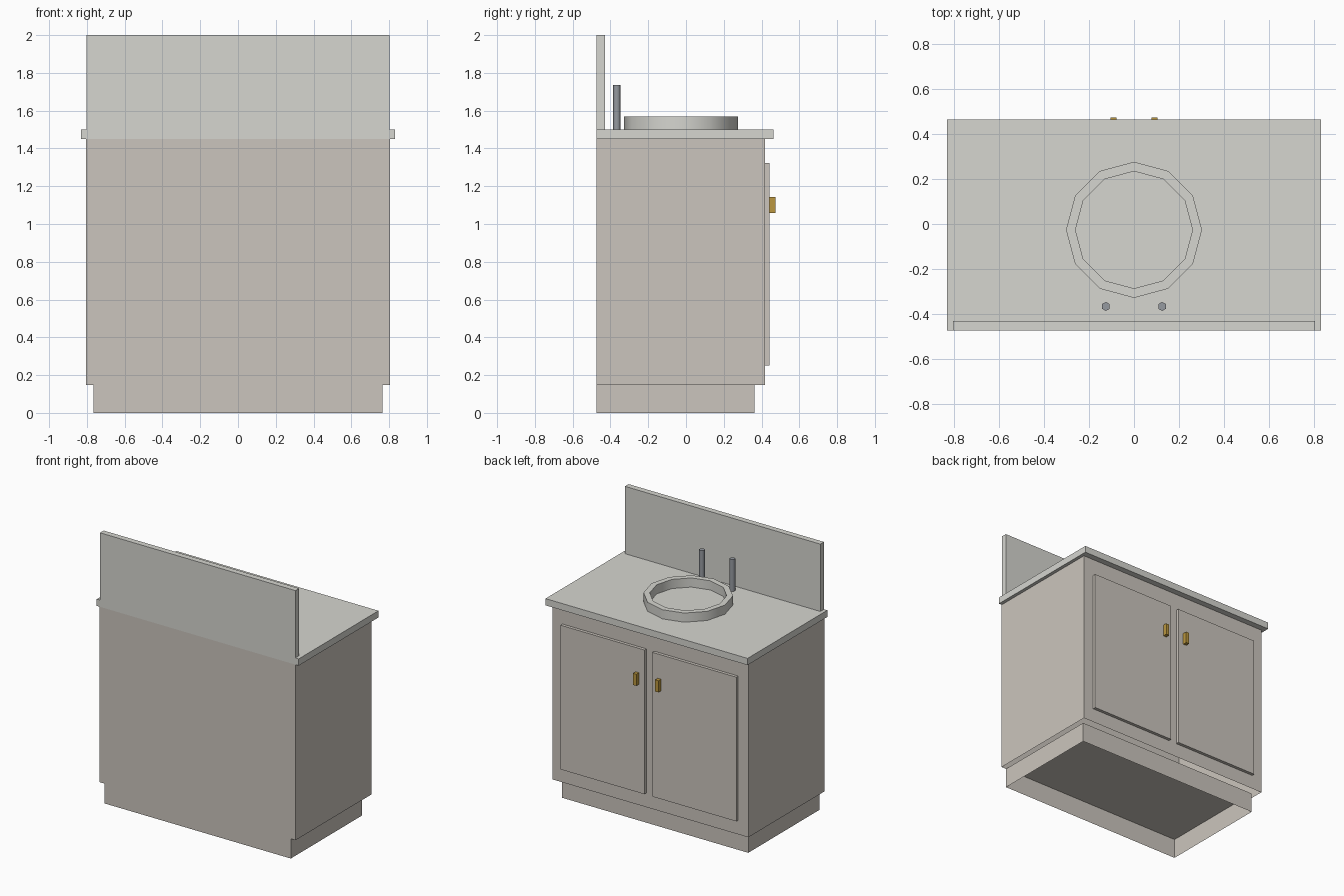
import bpy, bmesh, math

if "Cube" in bpy.data.objects:
    bpy.data.objects.remove(bpy.data.objects["Cube"])


def material(name, rgb):
    m = bpy.data.materials.new(name)
    m.diffuse_color = (*rgb, 1)
    m.use_nodes = True
    m.node_tree.nodes["Principled BSDF"].inputs["Base Color"].default_value = m.diffuse_color
    return m


CABINET = material("warm_paint", (0.60, 0.56, 0.51))
STONE = material("pale_stone", (0.67, 0.67, 0.63))
METAL = material("steel", (0.30, 0.32, 0.35))
BRASS = material("brass", (0.50, 0.31, 0.05))


def finish(name, bm, mat):
    mesh = bpy.data.meshes.new(name)
    bm.to_mesh(mesh)
    bm.free()
    mesh.materials.append(mat)
    obj = bpy.data.objects.new(name, mesh)
    bpy.context.collection.objects.link(obj)
    return obj


def box(name, x, y, z, mat, open_bottom=False):
    bm = bmesh.new()
    bmesh.ops.create_cube(bm, size=1)
    for v in bm.verts:
        for i, (lo, hi) in enumerate((x, y, z)):
            v.co[i] = hi if v.co[i] > 0 else lo
    if open_bottom:
        bm.normal_update()
        down = [f for f in bm.faces if f.normal.z < -0.5]
        bmesh.ops.delete(bm, geom=down, context='FACES_ONLY')
    return finish(name, bm, mat)


def smooth(obj, degrees):
    bpy.ops.object.select_all(action='DESELECT')
    obj.select_set(True)
    bpy.context.view_layer.objects.active = obj
    bpy.ops.object.shade_smooth_by_angle(angle=math.radians(degrees))


BACK = -0.473

# Cabinet carcass on a recessed plinth, both hollow underneath
box("plinth", (-0.765, 0.765), (BACK, 0.362), (0, 0.147), CABINET, True)
box("cabinet", (-0.805, 0.805), (BACK, 0.418), (0.147, 1.45), CABINET, True)

# Worktop and backsplash
box("countertop", (-0.83, 0.83), (BACK, 0.463), (1.45, 1.50), STONE)
box("backsplash", (-0.803, 0.803), (BACK, -0.43), (1.50, 2.0), STONE)

# Doors, handles and tap posts, mirrored left and right
for side, s in (("left", -1), ("right", 1)):
    box(f"door_{side}", sorted((s * 0.033, s * 0.722)), (0.418, 0.441), (0.252, 1.323), CABINET)
    box(f"handle_{side}", sorted((s * 0.077, s * 0.104)), (0.441, 0.473), (1.057, 1.143), BRASS)
    bm = bmesh.new()
    bmesh.ops.create_cone(bm, cap_ends=True, segments=6, radius1=0.02, radius2=0.02, depth=0.237)
    post = finish(f"tap_post_{side}", bm, METAL)
    post.location = (s * 0.125, -0.366, 1.6185)
    smooth(post, 61)

# Basin rim: rectangular profile swept round in 12 steps
bm = bmesh.new()
profile = [bm.verts.new((r, 0, z)) for r, z in ((0.26, 0), (0.302, 0), (0.302, 0.068), (0.26, 0.068))]
edges = [bm.edges.new((profile[i], profile[(i + 1) % 4])) for i in range(4)]
bmesh.ops.spin(bm, geom=profile + edges, cent=(0, 0, 0), axis=(0, 0, 1), angle=2 * math.pi, steps=12)
bmesh.ops.remove_doubles(bm, verts=bm.verts[:], dist=0.0001)
bmesh.ops.recalc_face_normals(bm, faces=bm.faces[:])
rim = finish("basin_rim", bm, STONE)
rim.location = (0, -0.026, 1.50)
smooth(rim, 40)
